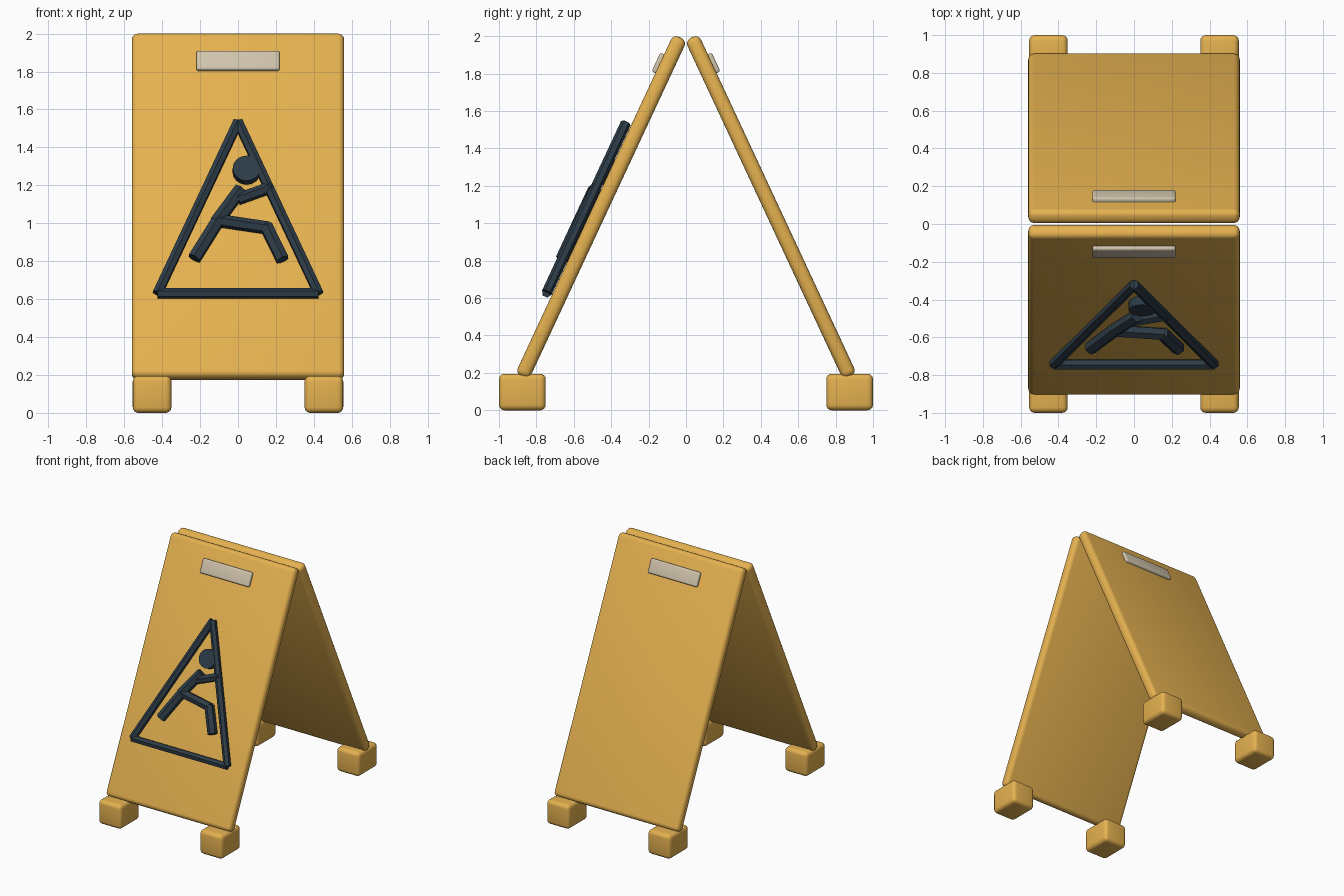
import bpy, math
from mathutils import Vector, Matrix

if "Cube" in bpy.data.objects:
    bpy.data.objects.remove(bpy.data.objects["Cube"])

TILT = math.radians(25)
CENTRE = Vector((0, -0.4535, 1.087))                          # middle of front panel
OUT = Vector((0, -math.cos(TILT), math.sin(TILT)))            # outward normal
UP = Vector((0, math.sin(TILT), math.cos(TILT)))              # direction up the panel
HALF = 0.04                                                   # half panel thickness


def material(name, rgb):
    m = bpy.data.materials.new(name)
    m.diffuse_color = (*rgb, 1)
    m.use_nodes = True
    m.node_tree.nodes["Principled BSDF"].inputs["Base Color"].default_value = m.diffuse_color
    return m


YELLOW = material("warm yellow", (0.78, 0.44, 0.08))
BEIGE = material("pale beige", (0.63, 0.55, 0.41))
DARK = material("dark slate", (0.026, 0.045, 0.063))


def on_panel(x, z, d):
    """Point at distance d above the front panel's outer face, at given x and z."""
    base = CENTRE + OUT * (HALF + d)
    p = base + UP * ((z - base.z) / UP.z)
    return Vector((x, p.y, p.z))


def add_mesh(name, mat, matrix):
    ob = bpy.context.object
    ob.name = name
    ob.data.materials.append(mat)
    ob.matrix_world = matrix
    return ob


def rounded_box(name, size, matrix, mat, radius):
    bpy.ops.mesh.primitive_cube_add(size=1)
    ob = bpy.context.object
    ob.data.transform(Matrix.Diagonal((*size, 1)))
    bev = ob.modifiers.new("round", 'BEVEL')
    bev.width = radius
    bev.segments = 4
    bpy.ops.object.modifier_apply(modifier="round")
    bpy.ops.object.shade_smooth_by_angle(angle=math.radians(35))
    return add_mesh(name, mat, matrix)


def axes(x, y, z, origin):
    m = Matrix((x, y, z)).transposed().to_4x4()
    m.translation = origin
    return m


def bar(name, a, b, radius, d=0.03):
    """Six-sided bar lying along the front panel, ridge facing outward."""
    p, q = on_panel(*a, d), on_panel(*b, d)
    bpy.ops.mesh.primitive_cylinder_add(vertices=6, radius=radius, depth=(q - p).length)
    along = (q - p).normalized()
    add_mesh(name, DARK, axes(OUT.cross(along), OUT, along, (p + q) / 2))


# panels, grips and feet, the back being the front turned half round
for side, turn in (("front", 0), ("back", math.pi)):
    spin = Matrix.Rotation(turn, 4, 'Z')
    x_axis = Vector((1, 0, 0))
    panel_axes = axes(x_axis, -OUT, UP, CENTRE)
    rounded_box(side + "_panel", (1.12, 2 * HALF, 2.0), spin @ panel_axes, YELLOW, 0.032)
    grip = axes(x_axis, -OUT, UP, on_panel(0, 1.853, 0.0))
    rounded_box(side + "_grip", (0.44, 0.044, 0.112), spin @ grip, BEIGE, 0.012)
    for end, s in (("left", -1), ("right", 1)):
        place = Matrix.Translation((s * 0.453, -0.875, 0.0975))
        rounded_box(f"{side}_{end}_foot", (0.204, 0.25, 0.195), spin @ place, YELLOW, 0.03)

# warning triangle
apex, left, right = (0, 1.535), (-0.425, 0.63), (0.425, 0.63)
bar("triangle_left", left, apex, 0.028)
bar("triangle_right", right, apex, 0.028)
bar("triangle_base", left, right, 0.028)

# falling figure
bar("figure_torso", (-0.115, 1.005), (0.015, 1.18), 0.037)
bar("figure_arm", (0.0, 1.127), (0.175, 1.19), 0.032)
bar("figure_straight_leg", (-0.105, 1.015), (-0.23, 0.815), 0.037)
bar("figure_thigh", (-0.11, 1.015), (0.16, 0.975), 0.035)
bar("figure_shin", (0.148, 0.985), (0.235, 0.808), 0.037)
bpy.ops.mesh.primitive_cylinder_add(vertices=16, radius=0.073, depth=0.05)
add_mesh("figure_head", DARK, axes(Vector((1, 0, 0)), UP, OUT, on_panel(0.045, 1.28, 0.025)))
